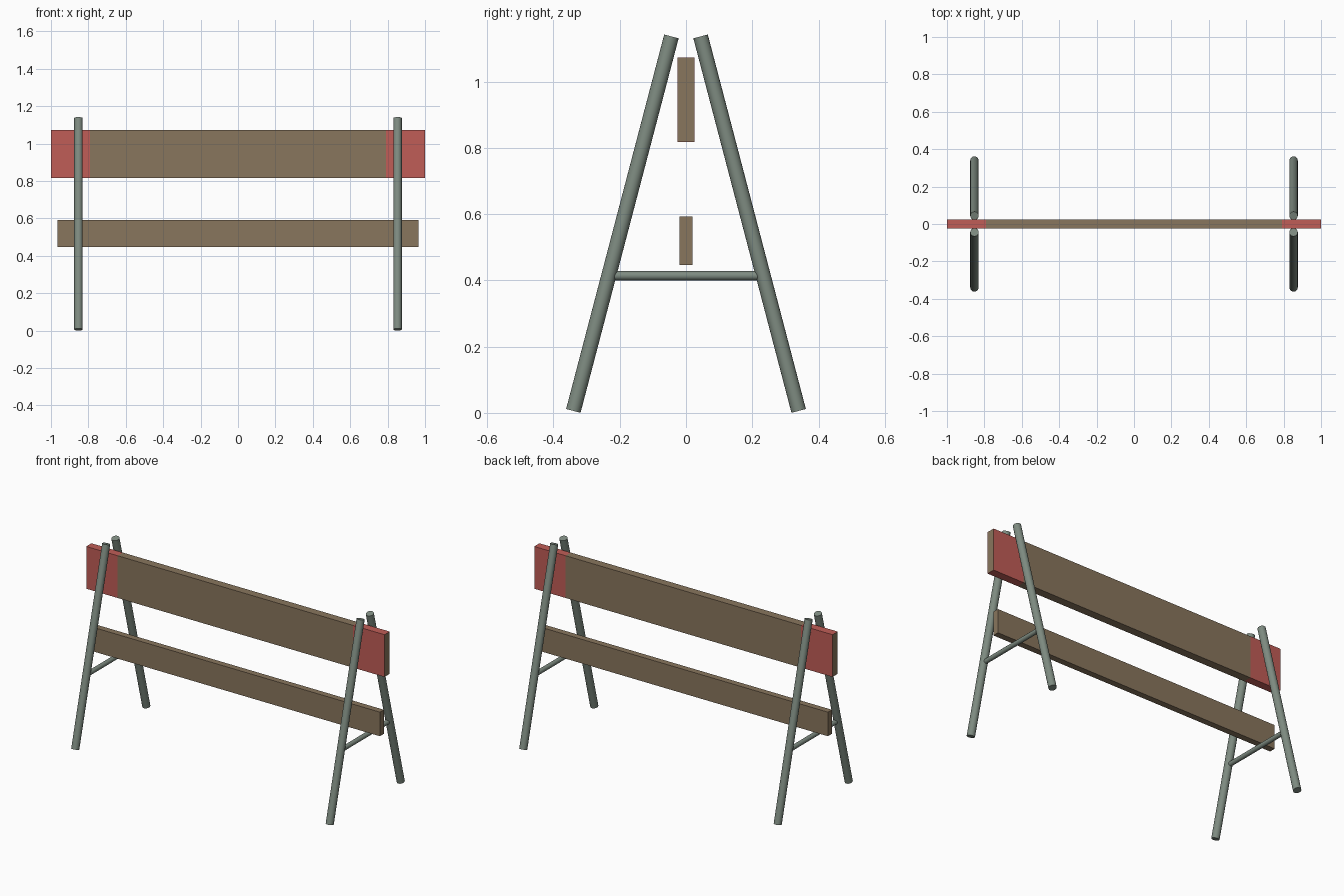
import bpy
import bmesh
from mathutils import Vector

cube = bpy.data.objects.get("Cube")
if cube:
    bpy.data.objects.remove(cube, do_unlink=True)


def material(name, color):
    mat = bpy.data.materials.new(name)
    mat.use_nodes = True
    mat.diffuse_color = (*color, 1)
    bsdf = next(n for n in mat.node_tree.nodes if n.type == "BSDF_PRINCIPLED")
    bsdf.inputs["Base Color"].default_value = (*color, 1)
    return mat


WOOD = material("weathered wood", (0.25, 0.18, 0.11))
RED = material("faded red paint", (0.53, 0.11, 0.095))
STEEL = material("grey green steel", (0.21, 0.26, 0.22))


def tube(name, start, end, radius, sides):
    """Closed round bar between two points."""
    start, end = Vector(start), Vector(end)
    axis = end - start
    bpy.ops.mesh.primitive_cylinder_add(
        vertices=sides, radius=radius, depth=axis.length,
        location=(start + end) / 2,
        rotation=axis.to_track_quat("Z", "Y").to_euler())
    obj = bpy.context.object
    obj.name = name
    obj.data.materials.append(STEEL)
    bpy.ops.object.shade_smooth_by_angle()


def plank(name, half_length, half_depth, bottom, top, band_start=None):
    """Flat board, optionally with painted bands wrapped around both ends."""
    bm = bmesh.new()
    bmesh.ops.create_cube(bm, size=2)
    for v in bm.verts:
        v.co = (v.co.x * half_length, v.co.y * half_depth,
                top if v.co.z > 0 else bottom)
    mesh = bpy.data.meshes.new(name)
    mesh.materials.append(WOOD)
    if band_start:
        mesh.materials.append(RED)
        for x in (-band_start, band_start):
            bmesh.ops.bisect_plane(
                bm, geom=bm.verts[:] + bm.edges[:] + bm.faces[:],
                plane_co=(x, 0, 0), plane_no=(1, 0, 0))
        # Bare wood end grain inside a thin rim of paint
        ends = [f for f in bm.faces if abs(f.normal.x) > 0.9]
        bmesh.ops.inset_individual(bm, faces=ends, thickness=0.002)
        for f in bm.faces:
            painted = abs(f.calc_center_median().x) > band_start
            f.material_index = int(painted and f not in ends)
    bm.to_mesh(mesh)
    bm.free()
    bpy.context.collection.objects.link(bpy.data.objects.new(name, mesh))


# Boards
plank("top_board", 1.0, 0.025, 0.817, 1.073, band_start=0.79)
plank("lower_board", 0.965, 0.019, 0.446, 0.592)

# A-frame at each end: two leaning legs and a cross bar
for side, x in (("right", -0.853), ("left", 0.853)):
    for face, s in (("front", -1), ("back", 1)):
        tube(f"{side}_{face}_leg", (x, s * 0.34, 0.006),
             (x, s * 0.044, 1.136), 0.0225, 20)
    tube(f"{side}_cross_bar", (x, -0.22, 0.414), (x, 0.22, 0.414), 0.014, 12)
